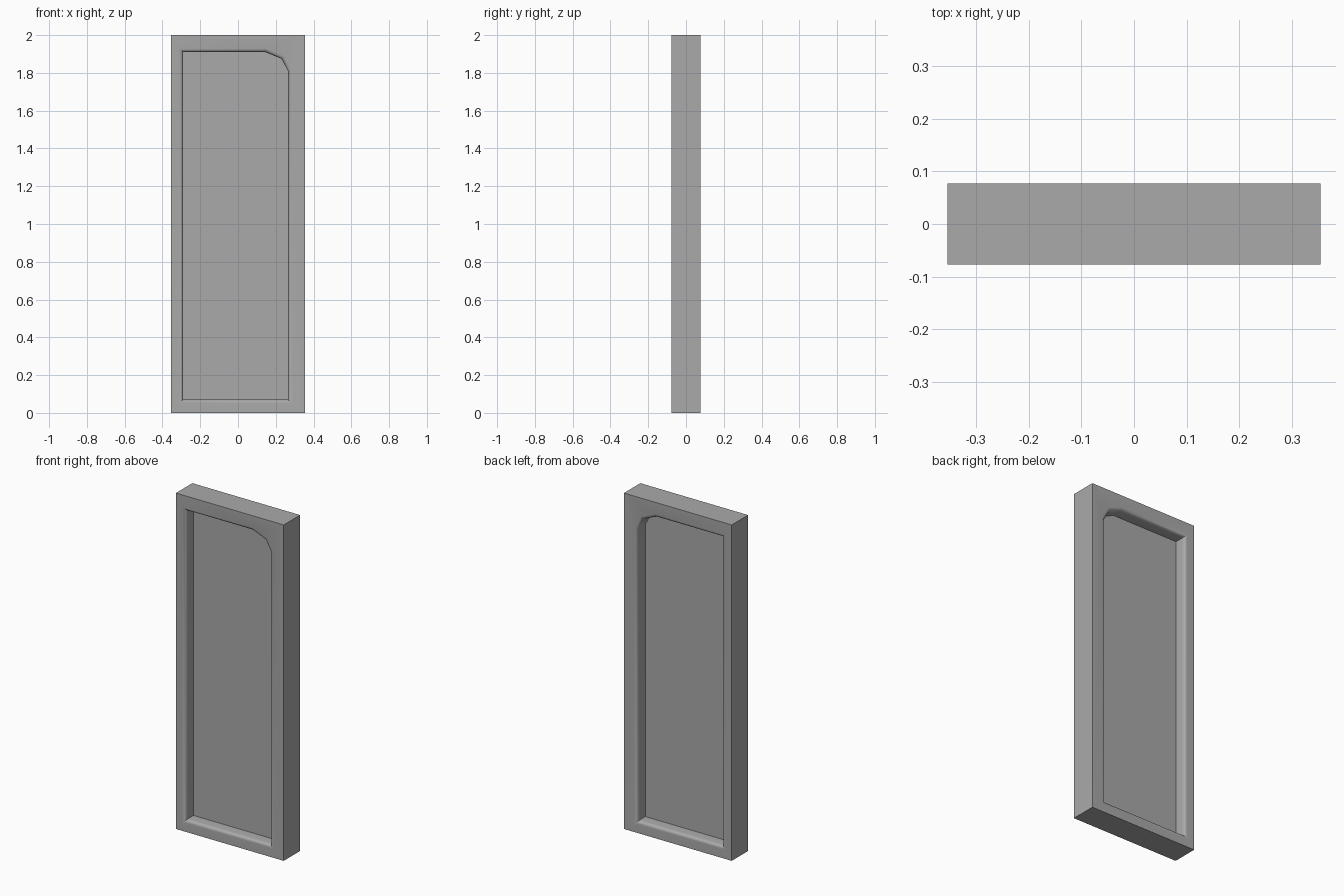
import bpy
import bmesh
import math
from mathutils import Vector

default = bpy.data.objects.get("Cube")
if default:
    bpy.data.objects.remove(default, do_unlink=True)

HALF_W, HALF_D, HEIGHT = 0.355, 0.077, 2.0
EASE = 0.02            # rounding of the opening's rim
STEPS = 4
PANEL_T = 0.004

# Opening outline, counter-clockwise, with one eased upper corner
OPENING = [Vector(p) for p in ((-0.29, 0.07), (0.265, 0.07), (0.265, 1.81),
                               (0.23, 1.875), (0.145, 1.91), (-0.29, 1.91))]
OUTER = [Vector(p) for p in ((-HALF_W, 0), (HALF_W, 0), (HALF_W, HEIGHT), (-HALF_W, HEIGHT))]


def grow(outline, amount):
    """Offset an outline outwards with mitred corners."""
    result = []
    for i, p in enumerate(outline):
        a = (p - outline[i - 1]).normalized()
        b = (outline[(i + 1) % len(outline)] - p).normalized()
        na, nb = Vector((a.y, -a.x)), Vector((b.y, -b.x))
        result.append(p + (na + nb) * amount / (1 + na.dot(nb)))
    return result


def ring(bm, outline, y):
    return [bm.verts.new((p.x, y, p.y)) for p in outline]


def bridge(bm, a, b):
    for i in range(len(a)):
        j = (i + 1) % len(a)
        bm.faces.new((a[i], a[j], b[j], b[i]))


def finish(bm, name, material):
    bmesh.ops.recalc_face_normals(bm, faces=bm.faces)
    mesh = bpy.data.meshes.new(name)
    bm.to_mesh(mesh)
    bm.free()
    mesh.materials.append(material)
    obj = bpy.data.objects.new(name, mesh)
    bpy.context.collection.objects.link(obj)
    bpy.ops.object.select_all(action="DESELECT")
    obj.select_set(True)
    bpy.context.view_layer.objects.active = obj
    bpy.ops.object.shade_smooth_by_angle(angle=math.radians(45))
    return obj


grey = bpy.data.materials.new("plain grey")
grey.use_nodes = True
colour = (0.4, 0.4, 0.4, 1)
grey.diffuse_color = colour
grey.node_tree.nodes["Principled BSDF"].inputs["Base Color"].default_value = colour

# Frame: square outside, softly rounded rim running through the opening
bm = bmesh.new()
profile = []
for k in range(STEPS + 1):
    t = math.pi / 2 * k / STEPS
    profile.append((EASE * (1 - math.sin(t)), -HALF_D + EASE * (1 - math.cos(t))))
profile += [(out, -y) for out, y in reversed(profile)]
rings = [ring(bm, grow(OPENING, out), y) for out, y in profile]
for a, b in zip(rings, rings[1:]):
    bridge(bm, a, b)
outer = [ring(bm, OUTER, y) for y in (-HALF_D, HALF_D)]
bridge(bm, *outer)
for border, rim in zip(outer, (rings[0], rings[-1])):
    edges = []
    for loop in (border, rim):
        edges += [bm.edges.get((loop[i - 1], loop[i])) for i in range(len(loop))]
    bmesh.ops.triangle_fill(bm, edges=edges, use_beauty=True)
finish(bm, "frame", grey)

# Thin panel set in the middle of the opening
bm = bmesh.new()
sides = [ring(bm, grow(OPENING, 0.003), y) for y in (-PANEL_T, PANEL_T)]
bridge(bm, *sides)
for side in sides:
    bm.faces.new(side)
finish(bm, "panel", grey)
